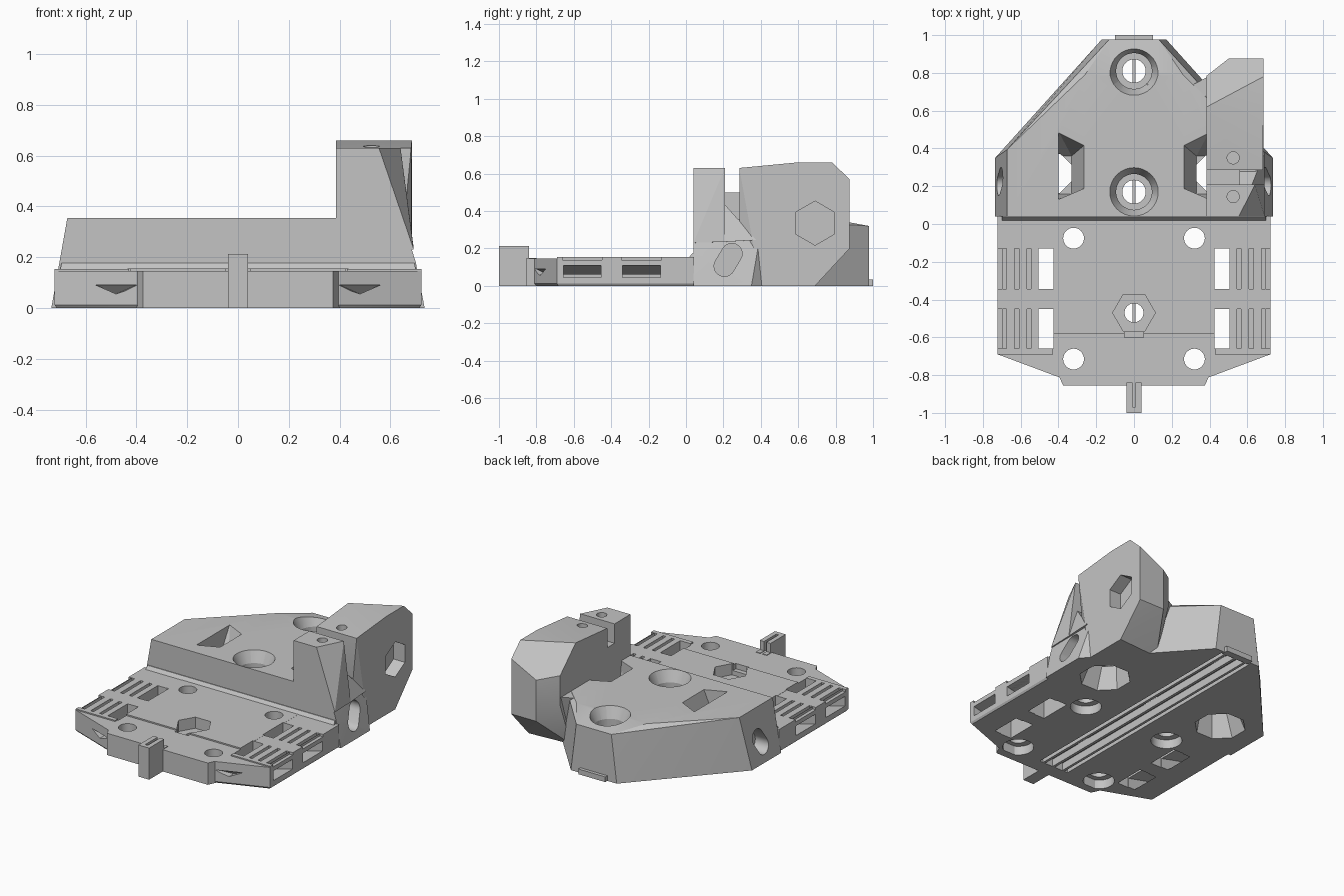
import bpy, bmesh, math

if "Cube" in bpy.data.objects:
    bpy.data.objects.remove(bpy.data.objects["Cube"])

mat = bpy.data.materials.new("light_grey")
mat.diffuse_color = (0.55, 0.55, 0.55, 1)
mat.use_nodes = True
mat.node_tree.nodes["Principled BSDF"].inputs["Base Color"].default_value = mat.diffuse_color


def hull(name, pts):
    """Convex solid around a few corner points, with flat areas merged."""
    bm = bmesh.new()
    for p in pts:
        bm.verts.new(p)
    res = bmesh.ops.convex_hull(bm, input=bm.verts)
    junk = {g for g in res["geom_interior"] + res["geom_unused"]
            if isinstance(g, bmesh.types.BMVert) and g.is_valid}
    bmesh.ops.delete(bm, geom=list(junk), context='VERTS')
    bmesh.ops.dissolve_limit(bm, angle_limit=0.03, verts=bm.verts, edges=bm.edges)
    bmesh.ops.recalc_face_normals(bm, faces=bm.faces)
    me = bpy.data.meshes.new(name)
    bm.to_mesh(me)
    bm.free()
    me.materials.append(mat)
    ob = bpy.data.objects.new(name, me)
    bpy.context.collection.objects.link(ob)
    return ob


def box(name, x0, x1, y0, y1, z0, z1):
    return hull(name, [(x, y, z) for x in (x0, x1) for y in (y0, y1) for z in (z0, z1)])


def ring(axis, a, b, t, r, n=32, turn=0.0):
    """Circle points: around z at (a, b) or around x at (y, z) = (a, b)."""
    out = []
    for i in range(n):
        w = 2 * math.pi * i / n + turn
        u, v = a + r * math.cos(w), b + r * math.sin(w)
        out.append((u, v, t) if axis == 'z' else (t, u, v))
    return out


def bore(a, b, z0, z1, r0, r1=None, n=32):
    r1 = r0 if r1 is None else r1
    return hull("cutter", ring('z', a, b, z0, r0, n) + ring('z', a, b, z1, r1, n))


def cut(parts, cutters):
    for ob in parts:
        for c in cutters:
            m = ob.modifiers.new("cut", 'BOOLEAN')
            m.operation, m.solver, m.object = 'DIFFERENCE', 'EXACT', c
        dg = bpy.context.evaluated_depsgraph_get()
        me = bpy.data.meshes.new_from_object(ob.evaluated_get(dg))
        ob.modifiers.clear()
        ob.data = me
    for c in cutters:
        bpy.data.objects.remove(c)


def both(pts):
    return pts + [(-x, *rest) for x, *rest in pts]


# Front plate, raised panels, front lip and fillet against the block
plate = hull("front_plate", both([p for x, y in ((.722, .042), (.722, -.69), (.40, -.81))
                                  for p in ((x, y, .012), (x, y, .146), (x - .008, min(y + .008, .042), 0))]))
sides = [box("side_panel", *sorted((s * .43, s * .722)), -.69, .042, .10, .154) for s in (-1, 1)]
panel = box("centre_panel", -.435, .435, -.58, .042, .10, .155)
lip = hull("front_lip", both([(x, y, z) for x, y in ((.40, -.80), (.375, -.855)) for z in (0, .146)]))
hull("back_fillet", both([(.70, .015, .15), (.695, .035, .176), (.695, .05, .176), (.70, .05, .14)]))

# Front tab with slit
tab = box("front_tab", -.04, .04, -1, -.80, 0, .212)
cut([tab], [box("cutter", -.009, .009, -.97, -.78, .14, .3), box("cutter", -.1, .1, -.84, -.7, .15, .3)])

# Back block
block = hull("back_block",
             both([(.735, .04, 0), (.735, .35, 0), (.55, .477, 0), (.17, .978, 0),
                   (.70, .04, .18), (.40, .581, .355), (.26, .79, .355), (.13, .978, .32)])
             + [(-.672, .04, .355), (-.672, .394, .355), (.645, .04, .355), (.645, .411, .355)])

# Tower on the right: rear body, split front post, shoulder, bridge and web
tower = hull("tower", [(.385, .285, .63), (.682, .285, .63), (.655, .285, .35), (.688, .375, .25),
                       (.385, .285, .25), (.385, .49, .63), (.685, .49, .63), (.385, .62, .66),
                       (.685, .60, .66), (.685, .78, .66), (.50, .875, .476), (.685, .875, .57),
                       (.50, .875, .20), (.685, .875, .20), (.385, .785, .503), (.385, .785, .30),
                       (.385, .67, 0), (.685, .69, 0), (.385, .40, 0), (.685, .40, 0)])
post = hull("tower_post", [(.385, .04, .63), (.555, .04, .63), (.64, .208, .63), (.385, .208, .63),
                           (.692, .04, .23), (.692, .208, .235), (.624, .208, .436),
                           (.385, .04, .23), (.385, .208, .23)])
shoulder = hull("tower_shoulder", [(.624, .207, .436), (.692, .207, .235), (.690, .375, .245),
                                   (.385, .207, .436), (.385, .207, .23), (.385, .375, .24)])
box("tower_bridge", .385, .56, .19, .30, .30, .50)
hull("tower_web", [(.25, .65, .354), (.28, .72, .354), (.40, .785, .354), (.45, .6, .354),
                   (.28, .60, .02), (.32, .64, .02), (.42, .68, .02), (.45, .55, .02)])

# Clamp screw holes and hexagonal nut pocket
cut([post], [bore(.525, .145, .3, .8, .032)])
hexa = hull("cutter", [p for t in (.60, .80) for p in ring('x', .69, .335, t, .118, 6, math.pi / 6)])
cut([tower], [bore(.525, .35, .4, .8, .032), hexa])

# Mounting holes with counterbores underneath, hexagonal pocket and its slot
holes = []
for x in (-.32, .32):
    for y in (-.075, -.715):
        holes += [bore(x, y, -.1, .4, .055), bore(x, y, -.1, .06, .095)]
holes += [bore(0, -.47, -.1, .4, .05), bore(0, -.47, .08, .4, .113, n=6),
          box("cutter", -.05, .05, -.60, -.50, .11, .4)]

# Strap slots, falling side channels and grooves between the teeth
for s in (-1, 1):
    def sbox(x0, x1, *r):
        return box("cutter", *sorted((s * x0, s * x1)), *r)
    for y0, y1 in ((-.345, -.13), (-.66, -.45)):
        holes.append(sbox(.425, .505, y0, y1, -.1, .4))
        holes.append(hull("cutter", [(s * x, y, z) for y in (y0 + .005, y1 - .005)
                                     for x, z in ((.76, .055), (.76, .118), (.48, -.02), (.48, .055))]))
        holes += [sbox(x, x + .022, y0, y1, .11, .4) for x in (.545, .61, .675)]
        holes.append(sbox(.699, .80, y0, y1, .138, .4))
    # Small notch with a falling roof in the slanted front corner
    holes.append(hull("cutter", [(s * .38, -.90, .09), (s * .40, -.80, .09), (s * .56, -.74, .09),
                                 (s * .56, -.84, .09), (s * .48, -.86, .055), (s * .48, -.73, .055)]))
cut([plate, *sides, panel], holes)

# Funnels, side windows, hollow underside and oval side holes of the block


def hollow(s):
    return hull("cutter", [(s * x, y, z) for x, y, z in ring('z', .46, .27, -.02, .165, 8, math.pi / 8)
                           + ring('z', .43, .27, .20, .10, 8, math.pi / 8)])


def oval(s):
    return hull("cutter", [(s * a, b, c) for y, z in ((.205, .105), (.245, .172)) for t in (.62, .80)
                           for a, b, c in ring('x', y, z, t, .055, 24)])


holes = []
for y in (.81, .17):
    holes += [bore(0, y, -.1, .5, .062), bore(0, y, .20, .30, .095),
              bore(0, y, .27, .37, .09, .135)]
for s in (-1, 1):
    holes.append(hull("cutter", [(s * x, y, .37) for x, y in ((.40, .49), (.26, .42), (.26, .19), (.40, .13))]
                      + [(s * x, y, .15) for x, y in ((.40, .36), (.33, .36), (.33, .16), (.40, .16))]))
    holes += [hollow(s), oval(s)]
cut([block], holes)
cut([tower], [hollow(1)])
cut([post, shoulder], [oval(1)])

# Underside channel with long flush rails
cut([plate, block], [box("cutter", -.11, .11, -.76, .96, -.1, .05)])
for x0, x1 in ((-.085, -.068), (-.009, .009), (.068, .085)):
    box("underside_rail", x0, x1, -.77, .97, 0, .052)
box("rail_end_back", -.10, .10, .955, 1, 0, .035)

# Smooth the round holes while keeping hard edges
for ob in bpy.data.objects:
    ob.select_set(True)
    bpy.context.view_layer.objects.active = ob
bpy.ops.object.shade_smooth_by_angle(angle=math.radians(20))
